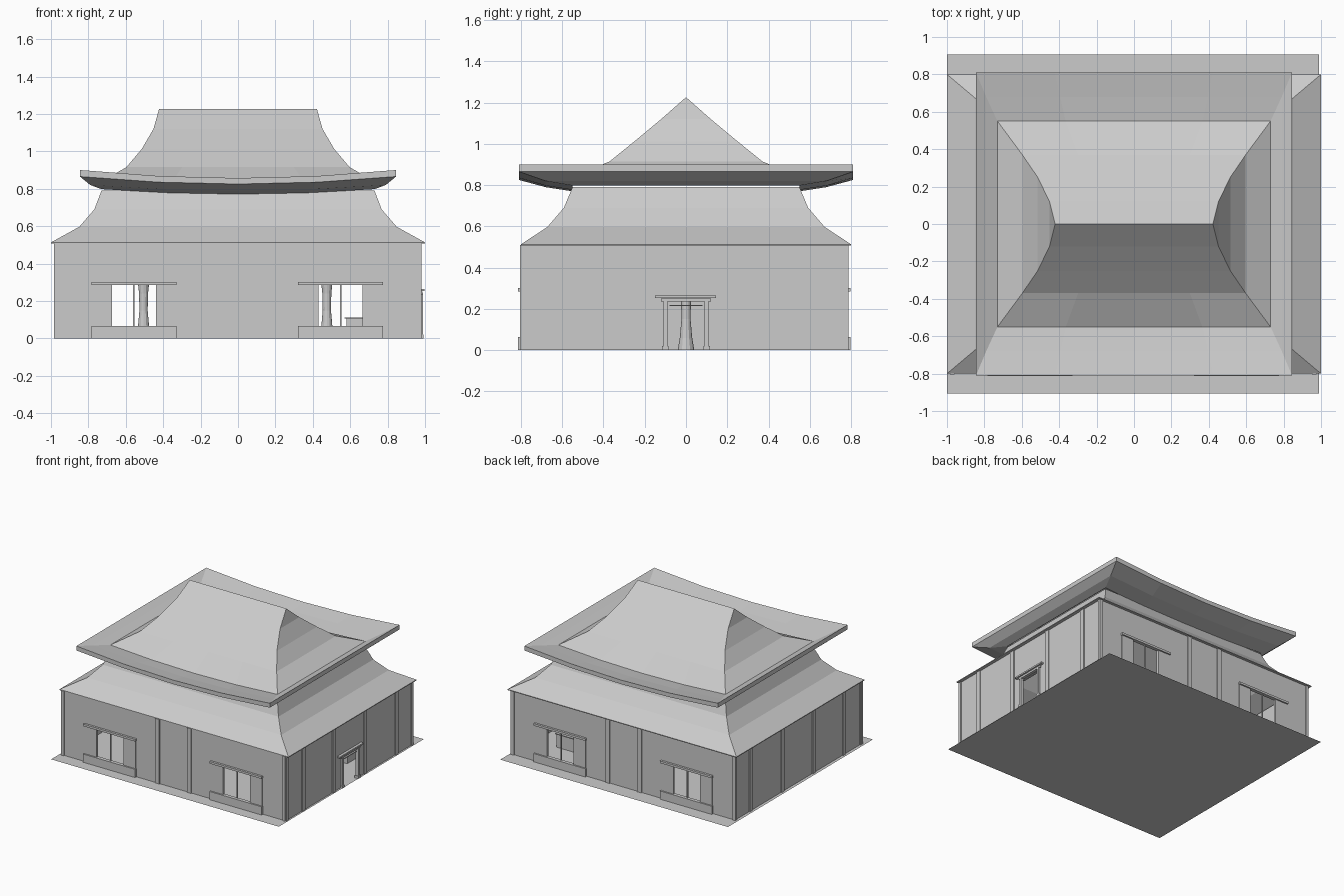
import bpy, bmesh, math

if "Cube" in bpy.data.objects:
    bpy.data.objects.remove(bpy.data.objects["Cube"])

def mesh_object(name, bm):
    bmesh.ops.recalc_face_normals(bm, faces=bm.faces)
    me = bpy.data.meshes.new(name)
    bm.to_mesh(me)
    bm.free()
    ob = bpy.data.objects.new(name, me)
    bpy.context.collection.objects.link(ob)
    return ob

def boxes(name, spans):
    """One object made of boxes, each (x0, x1, y0, y1, z0, z1)."""
    bm = bmesh.new()
    for x0, x1, y0, y1, z0, z1 in spans:
        vs = bmesh.ops.create_cube(bm, size=1)['verts']
        for v in vs:
            v.co.x = (x0 + x1) / 2 + v.co.x * (x1 - x0)
            v.co.y = (y0 + y1) / 2 + v.co.y * (y1 - y0)
            v.co.z = (z0 + z1) / 2 + v.co.z * (z1 - z0)
    return mesh_object(name, bm)

def rect_loft(name, rings, seg=1):
    """Skin of rectangular rings (half x, half y, z, sag); sag lifts z towards the ends of x."""
    bm = bmesh.new()
    loops = []
    for hx, hy, z, sag in rings:
        ts = [-1 + 2 * i / seg for i in range(seg)]
        pts = ([(t * hx, -hy) for t in ts] + [(hx, -hy)]
               + [(-t * hx, hy) for t in ts] + [(-hx, hy)])
        loops.append([bm.verts.new((x, y, z + sag * (x / hx) ** 2)) for x, y in pts])
    for a, b in zip(loops, loops[1:]):
        for i in range(len(a)):
            j = (i + 1) % len(a)
            bm.faces.new((a[i], a[j], b[j], b[i]))
    bmesh.ops.remove_doubles(bm, verts=bm.verts, dist=1e-4)
    return mesh_object(name, bm)

def turned(name, x, y, profile, sides=12):
    """Lathed part from (radius, z) points."""
    bm = bmesh.new()
    loops = [[bm.verts.new((x + r * math.cos(2 * math.pi * i / sides),
                            y + r * math.sin(2 * math.pi * i / sides), z))
              for i in range(sides)] for r, z in profile]
    for a, b in zip(loops, loops[1:]):
        for i in range(sides):
            j = (i + 1) % sides
            bm.faces.new((a[i], a[j], b[j], b[i]))
    bm.faces.new(loops[0])
    bm.faces.new(loops[-1])
    return mesh_object(name, bm)

# ground slab
bm = bmesh.new()
bmesh.ops.create_grid(bm, x_segments=1, y_segments=1, size=1)
for v in bm.verts:
    v.co.x = v.co.x * 0.995 - 0.005
    v.co.y *= 0.905
mesh_object("floor", bm)

WX, H, T = 0.975, 0.51, 0.012
OFF = -0.004
FRONT, BACK = -0.797, 0.78

# long walls with two window openings each, and their windows
for side, wy, s in (("front", FRONT, 1), ("back", BACK, -1)):
    def slab(x0, x1, out, depth, z0, z1):
        a, b = wy - s * out, wy - s * out + s * depth
        return (x0 + OFF, x1 + OFF, min(a, b), max(a, b), z0, z1)
    wall = [slab(-WX, -.67, 0, T, 0, H), slab(-.435, .435, 0, T, 0, H), slab(.67, WX, 0, T, 0, H)]
    frames, shutters, bars = [], [], []
    for c in (-.5525, .5525):
        l, r = c - .1175, c + .1175
        wall += [slab(l, r, 0, T, 0, .065), slab(l, r, 0, T, .285, H)]
        frames += [slab(c - .227, c + .227, .017, .017, .285, .302),
                   slab(c - .227, c + .227, .017, .017, 0, .065)]
        shutters += [slab(c - .222, l, .006, .01, .065, .285),
                     slab(r, c + .222, .006, .01, .065, .285)]
        bars.append(slab(c - .004, c + .004, 0, .008, .065, .285))
    boxes(side + "_wall", wall)
    boxes(side + "_window_sill_and_lintel", frames)
    boxes(side + "_window_shutters", shutters)
    boxes(side + "_window_bars", bars)
    boxes(side + "_pillars", [slab(x - w, x + w, .008, .02, 0, H)
          for x, w in ((-.139, .018), (.139, .018), (-.967, .012), (.967, .012))])

# end walls, the right one with a doorway
boxes("left_wall", [(-WX, -WX + T, FRONT, BACK, 0, H)])
boxes("right_wall", [(WX - T, WX, FRONT, -.09, 0, H), (WX - T, WX, .09, BACK, 0, H),
                     (WX - T, WX, -.09, .09, .235, H)])
for name, s in (("left", -1), ("right", 1)):
    boxes(name + "_pillars", [(min(s * .965, s * .982), max(s * .965, s * .982),
          y - w, y + w, 0, H) for y, w in
          ((-.578, .019), (-.2, .019), (.19, .019), (.585, .019), (FRONT + .01, .012), (BACK - .004, .012))])

# door surround
boxes("door_frame", [(.965, .988, -.108, -.09, .02, .24), (.965, .988, .09, .108, .02, .24),
                     (.96, .993, -.116, -.086, 0, .02), (.96, .993, .086, .116, 0, .02),
                     (.965, .986, -.12, .12, .235, .25), (.96, .996, -.15, .145, .252, .264),
                     (.965, .98, -.08, .08, .213, .22)])

# lower flared roof
rect_loft("lower_roof", [(.97, .78, .507, 0), (1, .8, .507, 0), (1, .8, .513, 0),
                         (.848, .672, .597, 0), (.768, .592, .69, 0), (.73, .55, .79, 0)])

# upper roof: upturned sagging eave and concave hip up to the ridge
rect_loft("upper_roof", [(.73, .55, .77, .028), (.79, .68, .79, .03), (.845, .81, .825, .04),
                         (.845, .81, .857, .043), (.79, .68, .832, .038), (.73, .55, .812, .028),
                         (.597, .37, .915, 0), (.515, .25, 1.012, 0), (.452, .12, 1.12, 0),
                         (.422, 0, 1.226, 0)], seg=4)

# interior columns, counter and low tables
column = [(.04, 0), (.03, .06), (.022, .15), (.024, .24), (.034, .33), (.06, .5)]
for x, n in ((-.505, "left"), (.475, "right")):
    turned(n + "_column", x, 0, column)
boxes("counter", [(.58, .78, .25, .5, 0, .105), (.57, .79, .24, .51, .105, .112)])
turned("round_table", -.6, -.4, [(.05, 0), (.015, .01), (.015, .05), (.1, .052), (.1, .06)])
